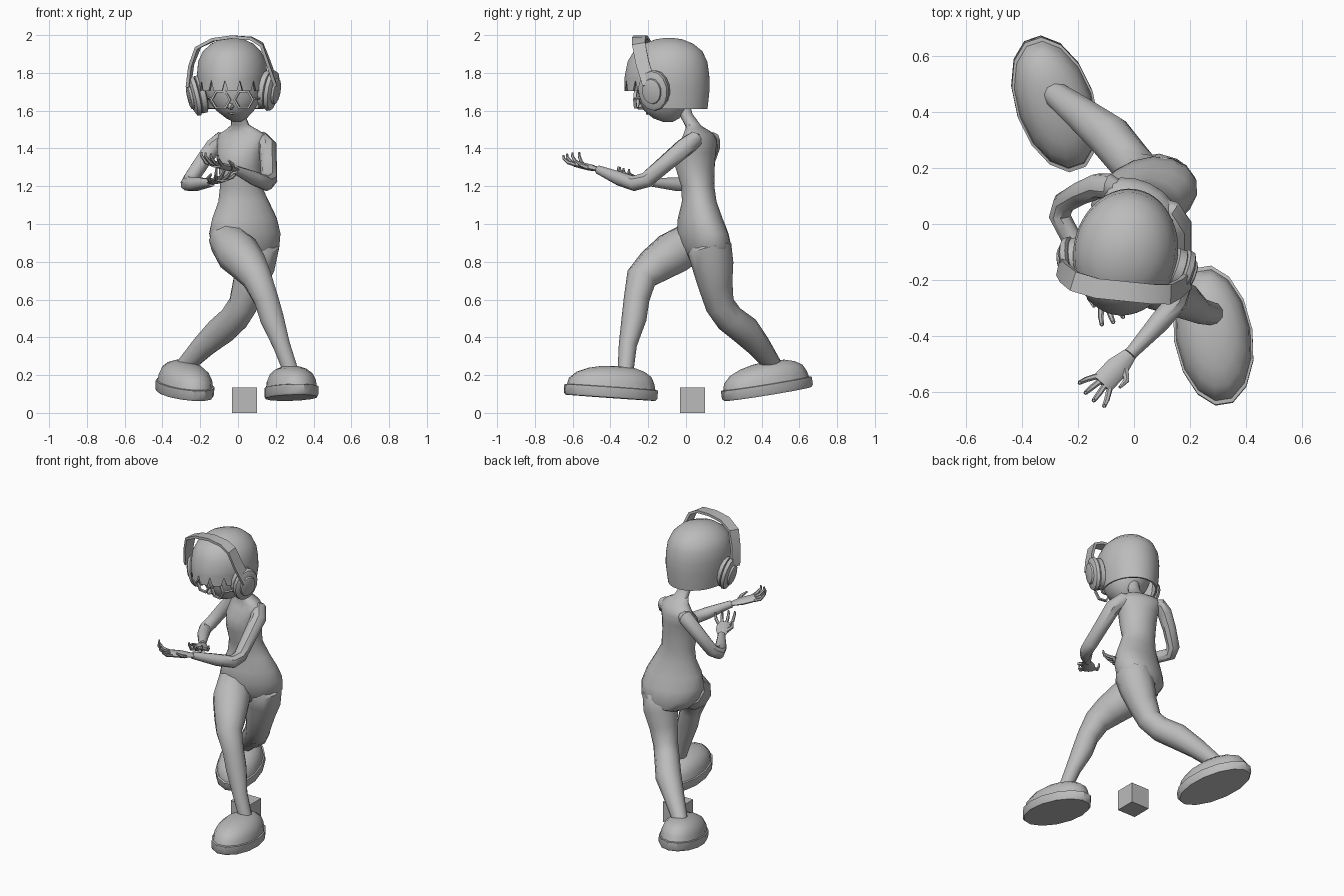
import bpy
import bmesh
from math import sin, cos, pi, radians
from mathutils import Vector, Matrix

old = bpy.data.objects.get("Cube")
if old:
    bpy.data.objects.remove(old, do_unlink=True)

grey = bpy.data.materials.new("clay grey")
grey.use_nodes = True
grey.diffuse_color = (0.5, 0.5, 0.5, 1)
grey.node_tree.nodes["Principled BSDF"].inputs["Base Color"].default_value = (0.5, 0.5, 0.5, 1)


def loft(name, rings, caps=True, angle=40):
    """Skin a list of equal-length point rings."""
    n = len(rings[0])
    faces = [(i * n + j, i * n + (j + 1) % n, (i + 1) * n + (j + 1) % n, (i + 1) * n + j)
             for i in range(len(rings) - 1) for j in range(n)]
    if caps:
        faces += [tuple(reversed(range(n))), tuple(range(len(rings) * n - n, len(rings) * n))]
    mesh = bpy.data.meshes.new(name)
    mesh.from_pydata([p for r in rings for p in r], [], faces)
    bm = bmesh.new()
    bm.from_mesh(mesh)
    bmesh.ops.recalc_face_normals(bm, faces=bm.faces)
    bm.to_mesh(mesh)
    bm.free()
    mesh.materials.append(grey)
    ob = bpy.data.objects.new(name, mesh)
    bpy.context.collection.objects.link(ob)
    bpy.ops.object.select_all(action='DESELECT')
    ob.select_set(True)
    bpy.context.view_layer.objects.active = ob
    bpy.ops.object.shade_smooth_by_angle(angle=radians(angle))
    return ob


def ring(c, axis, ref, ra, rb, n, phase=0.0):
    """Ellipse around an axis; ra lies along ref."""
    t = Vector(axis).normalized()
    ref = Vector(ref)
    a = (ref - t * ref.dot(t)).normalized()
    b = t.cross(a)
    angles = [2 * pi * k / n + phase for k in range(n)]
    return [Vector(c) + a * ra * cos(u) + b * rb * sin(u) for u in angles]


def tube(name, pts, radii, ref=(1, 0.3, 0.1), flat=1.0, n=9, phase=0.0):
    """Tapered limb through a few points; flat squashes the second axis."""
    pts = [Vector(p) for p in pts]
    rings = []
    for i, p in enumerate(pts):
        before, after = pts[max(i - 1, 0)], pts[min(i + 1, len(pts) - 1)]
        axis = (p - before).normalized() + (after - p).normalized()
        rings.append(ring(p, axis, ref, radii[i], radii[i] * flat, n, phase))
    return loft(name, rings)


def stack(name, rows, n=16):
    """Horizontal ellipses: z, x, y, half width, half depth, yaw in degrees."""
    return loft(name, [ring((x, y, z), (0, 0, 1), (cos(radians(w)), sin(radians(w)), 0), rx, ry, n)
                       for z, x, y, rx, ry, w in rows])


# Torso and neck, with the hips twisted against the shoulders
stack("torso", [
    (.785, .05, .11, .07, .06, 20), (.82, .045, .115, .14, .105, 20), (.88, .04, .105, .187, .128, 20),
    (.95, .036, .088, .198, .128, 20), (1.03, .035, .075, .177, .113, 15),
    (1.12, .03, .07, .135, .092, 8), (1.20, .015, .062, .11, .088, 0),
    (1.30, .01, .048, .114, .105, -12), (1.38, .01, .05, .124, .104, -20),
    (1.44, .02, .07, .142, .083, -25), (1.475, .02, .068, .132, .066, -25), (1.5, .02, .055, .09, .052, -25),
    (1.525, .012, .035, .048, .042, 0), (1.58, 0, 0, .036, .036, 0),
    (1.66, -.01, -.03, .04, .04, 0)])

# Legs, crossing at the knees
tube("front_leg", [(-.01, .09, .95), (-.045, .03, .905), (.0, -.07, .845), (.06, -.17, .775), (.1, -.237, .715),
                   (.15, -.262, .6), (.18, -.275, .5), (.23, -.308, .36), (.28, -.32, .22)],
     [.06, .11, .118, .1, .082, .068, .066, .048, .042], n=10)
tube("back_leg", [(.08, .1, .95), (.105, .125, .87), (.09, .142, .78), (.06, .155, .68), (.025, .18, .57),
                  (-.02, .23, .5), (-.09, .315, .435), (-.18, .385, .355), (-.31, .485, .22)],
     [.06, .118, .11, .092, .078, .078, .08, .064, .042], n=10)


def shoe(name, centre, yaw, pitch):
    """Thick flat sole with a rounded upper, toe towards local -y."""
    place = (Matrix.Translation(centre) @ Matrix.Rotation(radians(yaw), 4, 'Z')
             @ Matrix.Rotation(radians(pitch), 4, 'X'))

    def part(label, rows):
        loft(name + label, [[place @ p for p in ring((0, y, z), (0, 0, 1), (1, 0, 0), .141 * s, .253 * s, 14)]
                            for z, s, y in rows])
    part("_sole", [(0, .96, 0), (.012, 1, 0), (.055, 1, 0), (.058, .93, 0)])
    part("_upper", [(.05, .95, 0), (.09, .91, 0), (.125, .8, .01), (.15, .6, .02), (.165, .36, .03), (.17, .1, .04)])


shoe("front_shoe", (.283, -.4, .08), 9, -4)
shoe("back_shoe", (-.283, .433, .1), 19, 9)

# Arms
tube("left_arm", [(.07, .07, 1.445), (.125, .045, 1.445), (.158, -.01, 1.405), (.162, -.11, 1.32), (.166, -.21, 1.235),
                  (.15, -.275, 1.215), (.09, -.35, 1.24), (-.015, -.465, 1.288)],
     [.03, .046, .05, .045, .043, .041, .038, .023], (1, 0, .6))
tube("right_arm", [(-.04, .115, 1.445), (-.09, .135, 1.445), (-.13, .135, 1.41), (-.19, .11, 1.33), (-.25, .075, 1.24),
                   (-.265, .03, 1.212), (-.225, -.05, 1.21), (-.14, -.18, 1.22)],
     [.03, .045, .046, .042, .04, .04, .037, .023], (1, 0, -.7))


def hand(name, wrist, knuckles, thumb_side):
    """Open hand, palm up, with curled fingers."""
    w, k, up = Vector(wrist), Vector(knuckles), Vector((0, 0, 1))
    d = (k - w).normalized()
    side = d.cross(up).normalized()
    tube(name + "_palm", [w - d * .01, w.lerp(k, .45), k], [.023, .042, .042], side, .42, 8)
    for i in range(4):
        s = side * (i - 1.5)
        root = k + s * .021 - d * .008
        reach = .042 if i in (1, 2) else .035
        mid = root + d * reach + s * .013 + up * .006
        tip = mid + d * reach * .7 + s * .006 + up * (.016 + .005 * i)
        tube(name + "_finger_" + str(i + 1), [root, mid, tip, tip + up * .02], [.011, .010, .008, .005], side, n=6)
    root = w.lerp(k, .35) + side * thumb_side * .025
    mid = root + side * thumb_side * .03 + d * .025 + up * .012
    tube(name + "_thumb", [root, mid, mid + d * .035 + up * .015], [.014, .011, .006], up, n=6)


hand("left_hand", (-.015, -.465, 1.288), (-.115, -.57, 1.315), -1)
hand("right_hand", (-.14, -.18, 1.22), (-.085, -.285, 1.24), 1)

# Face
YAW = -10
stack("face", [(1.54, -.005, -.095, .02, .025, YAW), (1.56, -.008, -.105, .055, .07, YAW),
               (1.60, -.015, -.11, .1, .112, YAW), (1.65, -.02, -.11, .135, .135, YAW),
               (1.70, -.025, -.11, .15, .145, YAW), (1.76, -.025, -.11, .15, .15, YAW)], 18)
face_dir = Vector((sin(radians(YAW)), -cos(radians(YAW)), 0))
face_side = Vector((cos(radians(YAW)), sin(radians(YAW)), 0))
tube("nose", [(-.04, -.225, 1.625), (-.045, -.252, 1.615), (-.045, -.257, 1.61)], [.022, .01, .004], n=6)
tube("mouth", [(-.055, -.2, 1.588), (-.03, -.205, 1.585), (-.005, -.197, 1.588)], [.003, .008, .003], (0, 0, 1), n=6)

# Six-sided glasses
for label, s in (("right", -1), ("left", 1)):
    c = Vector((-.03, -.252, 1.658)) + face_side * s * .062
    rows = [(.044, .008), (.055, .008), (.055, -.008), (.044, -.008), (.044, .008)]
    loft(label + "_glasses_rim", [ring(c + face_dir * o, face_dir, face_side, r, r, 6) for r, o in rows], False)
    hinge = Vector((-.03, -.252, 1.665)) + face_side * s * .117
    tube(label + "_glasses_arm", [hinge, hinge + face_side * s * .035 - face_dir * .11], [.007, .007], (0, 0, 1), n=4)

# Bobbed hair: a dome whose lower edge rises into a fringe with narrow slits
N = 72
dome = [(1.61, -.03, -.085, .165, .2), (1.72, -.03, -.1, .183, .227), (1.79, -.03, -.1, .186, .224),
        (1.86, -.032, -.098, .178, .212), (1.915, -.032, -.095, .153, .182), (1.955, -.03, -.092, .11, .13),
        (1.978, -.03, -.09, .06, .07), (1.986, -.03, -.09, .012, .015)]
hair_rings = [ring((x, y, z), (0, 0, 1), face_side, rx, ry, N) for z, x, y, rx, ry in dome]
for k, p in enumerate(hair_rings[0]):
    front = -sin(2 * pi * k / N)
    if front > .3:
        q = hair_rings[1][k]
        hair_rings[0][k] = Vector((q.x, q.y, 1.76 if k % 5 == 4 else 1.705))
        hair_rings[1][k] = Vector((q.x, q.y, 1.77))
hair = loft("hair", hair_rings)
bm = bmesh.new()
bm.from_mesh(hair.data)
under = [f for f in bm.faces if len(f.verts) == N and f.calc_center_median().z < 1.85]
bmesh.ops.delete(bm, geom=under, context='FACES_ONLY')
bm.to_mesh(hair.data)
bm.free()
shell = hair.modifiers.new("thickness", 'SOLIDIFY')
shell.thickness = .012

# Headphones: flat band and stepped ear cups
tube("headphone_band", [(-.262, -.15, 1.73), (-.248, -.175, 1.84), (-.212, -.205, 1.935), (-.13, -.23, 1.976),
                        (-.03, -.24, 1.99), (.07, -.25, 1.982), (.125, -.25, 1.95), (.162, -.23, 1.85),
                        (.2, -.195, 1.74)],
     [.05] * 9, face_dir, .24, 4, pi / 4)
for label, c, out in (("right", (-.205, -.125, 1.685), (-.95, -.15, -.22)),
                      ("left", (.155, -.165, 1.71), (.93, -.35, -.17))):
    o = Vector(out).normalized()
    c = Vector(c)
    cups = {"pad": [(-.03, .075), (-.022, .092), (.005, .092), (.012, .08)],
            "shell": [(.008, .085), (.015, .1), (.035, .095), (.045, .075)],
            "disc": [(.04, .064), (.056, .06), (.06, .05)]}
    for part, rows in cups.items():
        loft(label + "_headphone_" + part, [ring(c + o * d, o, (0, 0, 1), r * 1.1, r * .85, 14) for d, r in rows])

# Small block on the ground
loft("ground_block", [ring((.035, .035, z), (0, 0, 1), (1, 0, 0), .0945, .0945, 4, pi / 4) for z in (0, .135)])
